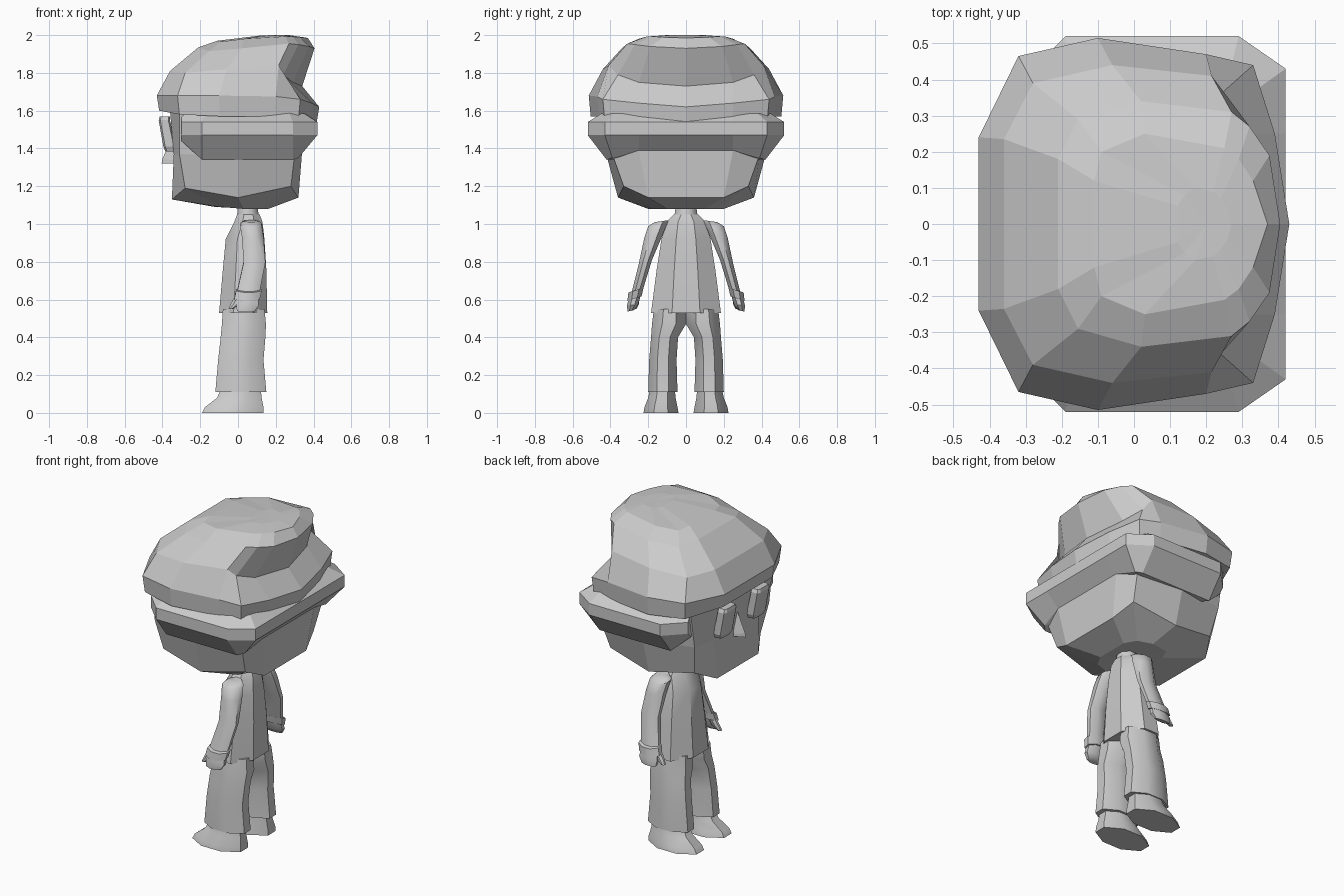
import bpy, bmesh, math
from mathutils import Vector

grey = bpy.data.materials.new("plain grey")
grey.diffuse_color = (0.6, 0.6, 0.6, 1)


def loft(name, rings, smooth=None, mirror=False):
    """Skin closed rings of equal length, listed bottom to top, and cap both ends."""
    bm = bmesh.new()
    vs = [[bm.verts.new(p) for p in r] for r in rings]
    n = len(rings[0])
    for lo, hi in zip(vs, vs[1:]):
        for i in range(n):
            bm.faces.new((lo[i], lo[(i + 1) % n], hi[(i + 1) % n], hi[i]))
    for r in (vs[0], vs[-1]):
        mid = bm.verts.new(sum((v.co for v in r), Vector()) / n)
        for i in range(n):
            bm.faces.new((r[i], r[(i + 1) % n], mid))
    bmesh.ops.remove_doubles(bm, verts=bm.verts, dist=0.0005)
    bmesh.ops.recalc_face_normals(bm, faces=bm.faces)
    me = bpy.data.meshes.new(name)
    bm.to_mesh(me)
    bm.free()
    me.materials.append(grey)
    ob = bpy.data.objects.new(name, me)
    bpy.context.collection.objects.link(ob)
    if smooth:
        bpy.ops.object.select_all(action='DESELECT')
        bpy.context.view_layer.objects.active = ob
        ob.select_set(True)
        bpy.ops.object.shade_smooth_by_angle(angle=math.radians(smooth))
    if mirror:
        m = ob.modifiers.new("Mirror", 'MIRROR')
        m.use_axis = (False, True, False)
        m.use_mirror_merge = False
    return ob


def sym(half):
    """Complete a half ring, given front to back on +y."""
    return half + [(x, -y, z) for x, y, z in reversed(half)]


def oct_ring(x0, x1, y0, y1, z, c=0.3, tilt=0.0):
    """Rectangle with cut corners; tilt lowers the +y side."""
    cx, cy, a, b = (x0 + x1) / 2, (y0 + y1) / 2, (x1 - x0) / 2, (y1 - y0) / 2
    k = 1 - 2 * c
    pts = [(1, k), (k, 1), (-k, 1), (-1, k), (-1, -k), (-k, -1), (k, -1), (1, -k)]
    return [(cx + a * u, cy + b * v, z - tilt * v) for u, v in pts]


# Cap: band, side, overhanging crown and top
band = [(-.43, .24), (-.32, .465), (-.1, .515), (.2, .47), (.33, .44), (.39, .25), (.43, 0)]
loft("cap", [
    sym([(x * .97, y * .98, z) for (x, y), z in zip(band, (1.6, 1.58, 1.57, 1.57, 1.56, 1.545, 1.54))]),
    sym([(x, y, z) for (x, y), z in zip(band, (1.68, 1.68, 1.68, 1.675, 1.66, 1.64, 1.62))]),
    sym([(-.36, .235, 1.81), (-.28, .39, 1.8), (-.06, .44, 1.82), (.215, .41, 1.84),
         (.24, .36, 1.79), (.29, .25, 1.75), (.34, 0, 1.73)]),
    sym([(-.21, .18, 1.935), (-.155, .29, 1.915), (.02, .34, 1.93), (.27, .31, 1.955),
         (.32, .27, 1.95), (.375, .19, 1.94), (.405, 0, 1.93)]),
    sym([(-.11, .12, 1.97), (-.09, .2, 1.965), (.03, .25, 1.98), (.25, .21, 1.992),
         (.29, .18, 1.992), (.33, .12, 1.988), (.37, 0, 1.985)]),
    sym([(.12, .05, 1.998), (.14, .08, 1.998), (.17, .1, 2), (.22, .09, 2),
         (.24, .07, 2), (.26, .04, 2), (.27, 0, 2)]),
])

# Hair: faceted roll around sides and back
roll = [(-.3, .41), (-.19, .52), (.29, .52), (.42, .43), (.42, .25)]
loft("hair", [
    sym([(-.3, .38, 1.44), (-.19, .42, 1.34), (.29, .42, 1.34), (.32, .39, 1.35), (.34, .25, 1.39)]),
    sym([(x, y, 1.47) for x, y in roll]),
    sym([(x, y, 1.54) for x, y in roll]),
    sym([(-.3, .38, 1.59), (-.17, .44, 1.59), (.27, .44, 1.59), (.35, .38, 1.585), (.36, .25, 1.585)]),
])

# Head
loft("head", [
    sym([(-.12, .1, 1.09), (-.09, .17, 1.09), (.03, .2, 1.08), (.12, .17, 1.08), (.16, .1, 1.08)]),
    sym([(-.35, .2, 1.13), (-.28, .32, 1.19), (0, .36, 1.14), (.28, .33, 1.2), (.32, .2, 1.14)]),
    sym([(-.34, .22, 1.37), (-.31, .36, 1.37), (0, .42, 1.36), (.3, .39, 1.37), (.34, .25, 1.39)]),
    sym([(-.36, .22, 1.6), (-.31, .4, 1.6), (0, .44, 1.6), (.3, .4, 1.6), (.35, .25, 1.6)]),
])

# Eyes and nose
loft("eye", [oct_ring(-.385, -.33, .11, .21, 1.385, .15),
             oct_ring(-.395, -.33, .1, .22, 1.41, .15),
             oct_ring(-.42, -.36, .1, .22, 1.55, .15),
             oct_ring(-.415, -.36, .11, .21, 1.57, .15)], mirror=True)
loft("nose", [[(-.405, 0, 1.32), (-.33, .035, 1.32), (-.33, -.035, 1.32)],
              [(-.40, 0, 1.345), (-.33, .035, 1.335), (-.33, -.035, 1.335)],
              [(-.35, 0, 1.46), (-.34, .005, 1.46), (-.34, -.005, 1.46)]])

# Neck and jacket
loft("neck", [oct_ring(-.01, .12, -.07, .07, .98), oct_ring(0, .1, -.052, .052, 1.11)], 50)
loft("jacket", [oct_ring(-.1, .155, -.185, .185, .53),
                oct_ring(-.08, .15, -.155, .155, .76),
                oct_ring(-.065, .14, -.13, .13, .92),
                oct_ring(-.02, .13, -.105, .105, 1.01),
                oct_ring(-.005, .115, -.065, .065, 1.05)], 35)

# Sleeves, cuffs, hands and thumbs
loft("sleeve", [oct_ring(-.01, .11, .235, .295, .62, tilt=.01),
                oct_ring(.03, .145, .18, .25, .8, tilt=.01),
                oct_ring(.02, .135, .12, .22, .94, tilt=.01),
                oct_ring(.01, .125, .095, .2, 1.0, tilt=.012),
                oct_ring(.03, .11, .095, .165, 1.015, tilt=.005)], 50, True)
loft("cuff", [oct_ring(-.02, .115, .235, .31, .605, tilt=.012),
              oct_ring(-.01, .125, .225, .305, .65, tilt=.012)], 35, True)
loft("hand", [oct_ring(-.005, .09, .275, .31, .54, tilt=.004),
              oct_ring(-.01, .11, .255, .312, .57),
              oct_ring(0, .105, .24, .3, .62)], 40, True)
loft("thumb", [oct_ring(-.05, -.025, .262, .285, .55),
               oct_ring(-.04, .01, .25, .285, .575),
               oct_ring(-.02, .03, .245, .285, .61)], 40, True)

# Trouser legs joined at the crotch
loft("trouser_leg", [oct_ring(-.12, .15, .045, .2, .11),
                     oct_ring(-.105, .135, .05, .195, .28),
                     oct_ring(-.092, .145, .042, .185, .4),
                     oct_ring(-.085, .148, 0, .18, .47),
                     oct_ring(-.08, .14, 0, .17, .55)], 50, True)

# Shoes
loft("shoe", [oct_ring(-.19, .135, .04, .225, 0),
              oct_ring(-.175, .135, .045, .22, .03),
              oct_ring(-.11, .125, .055, .2, .08),
              oct_ring(-.09, .12, .06, .19, .13)], 35, True)
